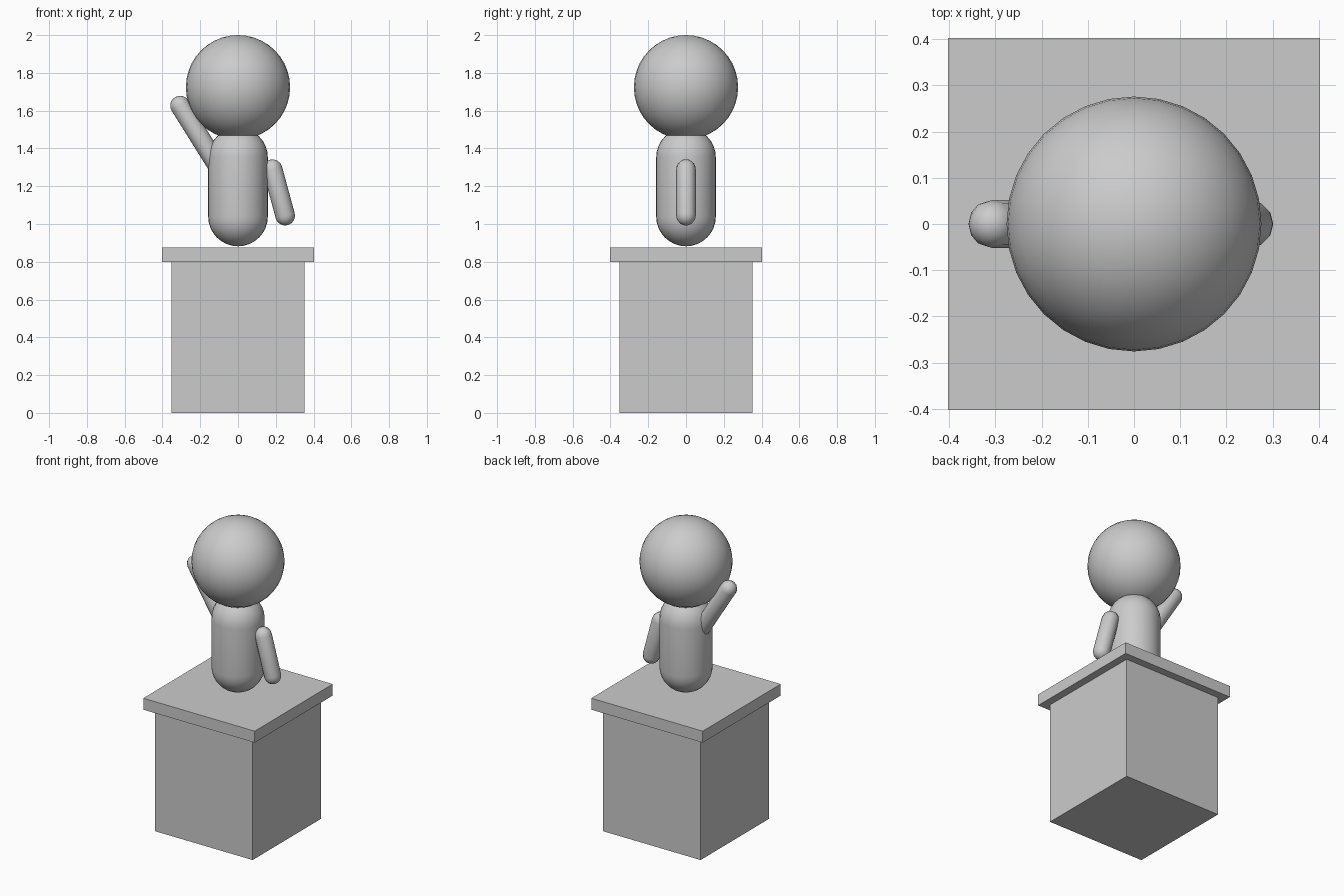
import bpy, bmesh, math
from mathutils import Vector, Matrix

if "Cube" in bpy.data.objects:
    bpy.data.objects.remove(bpy.data.objects["Cube"])


def make_object(name, bm, smooth):
    bmesh.ops.recalc_face_normals(bm, faces=bm.faces)
    for f in bm.faces:
        f.smooth = smooth
    mesh = bpy.data.meshes.new(name)
    bm.to_mesh(mesh)
    bm.free()
    ob = bpy.data.objects.new(name, mesh)
    bpy.context.collection.objects.link(ob)
    return ob


def box(name, half, z0, z1):
    bm = bmesh.new()
    bmesh.ops.create_cube(bm, size=1, matrix=Matrix.Translation((0, 0, (z0 + z1) / 2))
                          @ Matrix.Diagonal((2 * half, 2 * half, z1 - z0, 1)))
    return make_object(name, bm, False)


def capsule(name, a, b, radius, segments, rings):
    """Round-ended cylinder; a and b are the cap centres."""
    a, b = Vector(a), Vector(b)
    axis = b - a
    bm = bmesh.new()
    # sphere split at the equator, upper half moved up by the shaft length
    bmesh.ops.create_uvsphere(bm, u_segments=segments, v_segments=rings * 2, radius=radius)
    equator = [e for e in bm.edges if all(abs(v.co.z) < 1e-5 for v in e.verts)]
    bmesh.ops.split_edges(bm, edges=equator)
    upper = {v for f in bm.faces if f.calc_center_median().z > 0 for v in f.verts}
    rims = [e for e in bm.edges if e.is_boundary]
    for v in upper:
        v.co.z += axis.length
    bmesh.ops.bridge_loops(bm, edges=rims)
    rot = axis.to_track_quat('Z', 'Y').to_matrix().to_4x4()
    bm.transform(Matrix.Translation(a) @ rot)
    return make_object(name, bm, True)


# Pedestal
box("pedestal_block", 0.353, 0.0, 0.80)
box("pedestal_slab", 0.403, 0.80, 0.875)

# Figure
capsule("body", (0, 0, 1.04), (0, 0, 1.352), 0.158, 32, 8)
capsule("raised_arm", (-0.307, 0, 1.627), (-0.107, 0, 1.307), 0.052, 12, 4)
capsule("lowered_arm", (0.183, 0, 1.29), (0.250, 0, 1.044), 0.052, 12, 4)

# Head
bm = bmesh.new()
bmesh.ops.create_uvsphere(bm, u_segments=32, v_segments=20, radius=0.276,
                          matrix=Matrix.Translation((0, 0, 1.724)))
make_object("head", bm, True)
